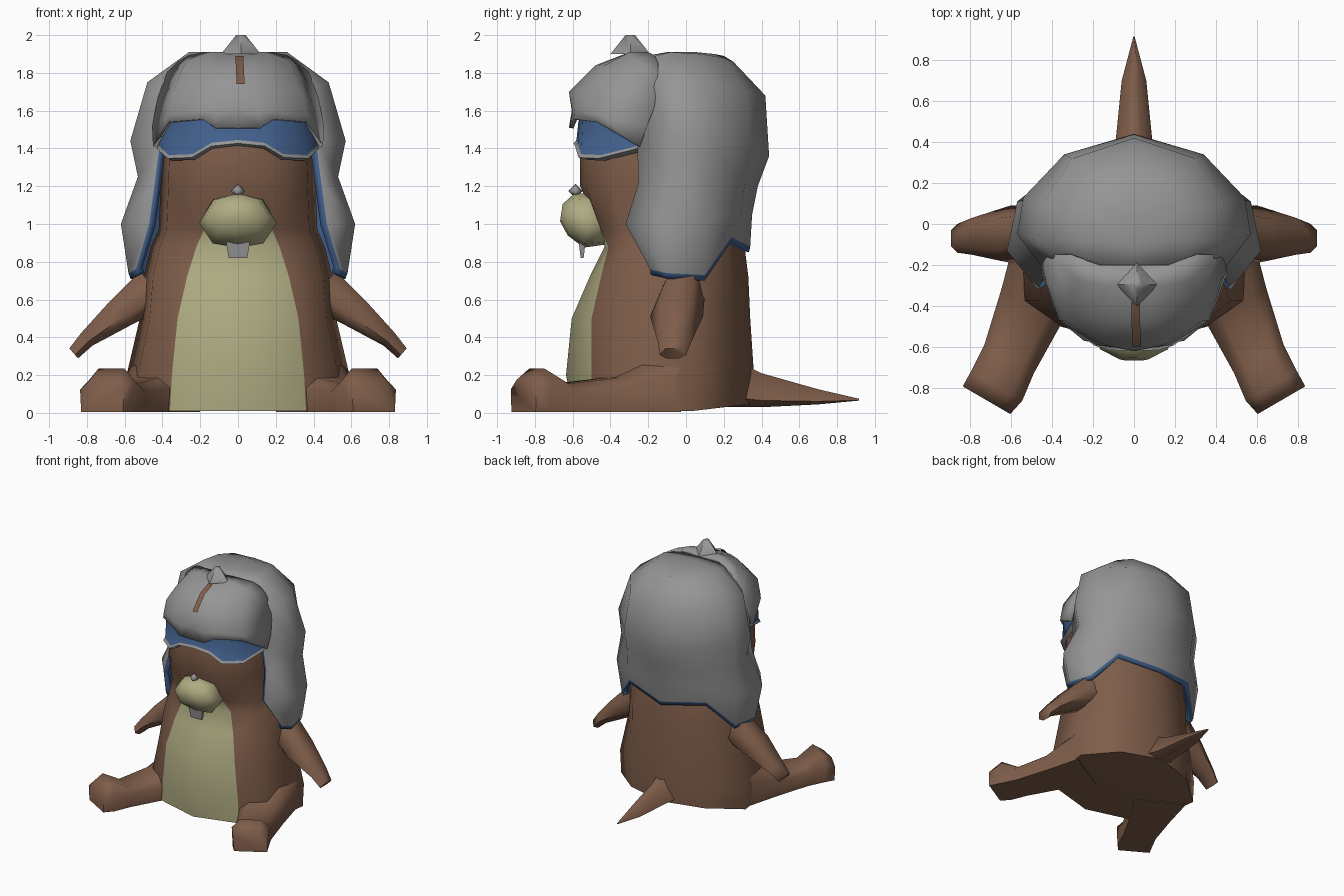
import bpy, bmesh
from math import radians
from mathutils import Vector, Matrix

cube = bpy.data.objects.get("Cube")
if cube:
    bpy.data.objects.remove(cube, do_unlink=True)


def material(name, r, g, b):
    mat = bpy.data.materials.new(name)
    mat.use_nodes = True
    mat.diffuse_color = (r, g, b, 1)
    shader = next(n for n in mat.node_tree.nodes if n.type == 'BSDF_PRINCIPLED')
    shader.inputs["Base Color"].default_value = (r, g, b, 1)
    shader.inputs["Roughness"].default_value = 0.8
    return mat


brown = material("fur brown", .21, .11, .068)
cream = material("belly cream", .43, .41, .225)
grey = material("helmet grey", .30, .30, .30)
blue = material("lining blue", .055, .12, .27)


def finish(name, bm, mats, angle=75):
    mesh = bpy.data.meshes.new(name)
    bm.to_mesh(mesh)
    bm.free()
    for mat in mats:
        mesh.materials.append(mat)
    mesh.shade_smooth()
    mesh.set_sharp_from_angle(angle=radians(angle))
    obj = bpy.data.objects.new(name, mesh)
    bpy.context.collection.objects.link(obj)
    return obj


def half_sheet(name, columns, mats, rule=None, thickness=0):
    """Skin a grid of points on the +x half, then mirror it."""
    bm = bmesh.new()
    grid = [[bm.verts.new(p) for p in col] for col in columns]
    for i in range(len(grid) - 1):
        for j in range(len(grid[0]) - 1):
            face = bm.faces.new((grid[i][j], grid[i][j + 1],
                                 grid[i + 1][j + 1], grid[i + 1][j]))
            if rule:
                face.material_index = rule(i, j)
    bmesh.ops.remove_doubles(bm, verts=bm.verts, dist=.001)
    obj = finish(name, bm, mats)
    mirror = obj.modifiers.new("Mirror", 'MIRROR')
    mirror.merge_threshold = .002
    if thickness:
        solid = obj.modifiers.new("Solidify", 'SOLIDIFY')
        solid.thickness = thickness
        solid.offset = -1
        solid.material_offset = solid.material_offset_rim = len(mats) - 1


def loft(name, sections, shape, mat, side=1):
    """Sweep a closed shape through (centre, across, up) sections."""
    bm = bmesh.new()
    rings = []
    for centre, across, up in sections:
        ring = []
        for a, b in shape:
            p = Vector(centre) + Vector(across) * a + Vector(up) * b
            ring.append(bm.verts.new((p.x * side, p.y, p.z)))
        rings.append(ring)
    n = len(shape)
    for lower, upper in zip(rings, rings[1:]):
        for k in range(n):
            bm.faces.new((lower[k], lower[(k + 1) % n], upper[(k + 1) % n], upper[k]))
    bm.faces.new(rings[0])
    bm.faces.new(rings[-1])
    bmesh.ops.recalc_face_normals(bm, faces=bm.faces)
    finish(name, bm, [mat])


# Body and head: rings of (z, front y, belly half width, belly edge y,
# half width, back corner x, back y); the underside rises to the back
rings = [
    (.01, 0, 0, 0, 0, 0, 0),
    (.01, -.6, .36, -.5, .58, .34, .35),
    (.2, -.635, .35, -.5, .59, .34, .36),
    (.5, -.605, .32, -.5, .52, .34, .34),
    (.72, -.51, .27, -.45, .5, .34, .33),
    (.88, -.43, .22, -.41, .46, .32, .31),
    (.97, -.46, .18, -.45, .42, .3, .3),
    (1.2, -.56, .2, -.53, .41, .3, .3),
    (1.5, -.56, .2, -.53, .4, .28, .28),
    (1.75, -.4, .15, -.38, .3, .2, .2),
    (1.82, 0, 0, 0, 0, 0, 0),
]
half_sheet("body", [
    [(0, yf, z), (bw, yc, z), (w * .9, yc * .75, z), (w, yb * .1, z),
     (bx, yb * .7, max(z, yb * .1)), (0, yb, max(z, yb * .13))]
    for z, yf, bw, yc, w, bx, yb in rings],
    [brown, cream], lambda i, j: int(j == 0 and 1 <= i <= 5))

# Hood: columns from crown to hem, front edge round to the back centre
hood = [
    [(0, -.27, 1.88), (.22, -.24, 1.87), (.36, -.22, 1.72), (.41, -.26, 1.45),
     (.44, -.25, 1.22), (.47, -.32, 1.0), (.54, -.19, .76)],
    [(0, -.1, 1.91), (.26, -.08, 1.91), (.48, -.08, 1.75), (.57, -.05, 1.44),
     (.53, -.05, 1.25), (.62, -.13, 1.0), (.58, -.1, .74)],
    [(0, .05, 1.91), (.24, .08, 1.9), (.44, .11, 1.75), (.54, .13, 1.44),
     (.52, .12, 1.24), (.57, .11, 1.0), (.53, .1, .73)],
    [(0, .15, 1.9), (.18, .2, 1.88), (.3, .32, 1.7), (.34, .34, 1.4),
     (.33, .31, 1.2), (.34, .29, 1.06), (.36, .24, .93)],
    [(0, .2, 1.89), (0, .25, 1.86), (0, .42, 1.68), (0, .44, 1.36),
     (0, .38, 1.2), (0, .35, 1.05), (0, .34, .88)],
]
for column in hood:
    x, y, z = column[-1]
    column.append((x * .98, y * .98, z - .03))
half_sheet("hood", hood, [grey, blue], lambda i, j: int(j == 6), .04)

# Cap: columns from the temple to the centre, brim up to the rear edge
cap = [
    [(.45, -.25, 1.41), (.455, -.21, 1.52), (.435, -.17, 1.62),
     (.41, -.15, 1.73), (.37, -.15, 1.81), (.32, -.15, 1.86)],
    [(.37, -.47, 1.54), (.365, -.47, 1.58), (.34, -.47, 1.7),
     (.31, -.38, 1.79), (.27, -.28, 1.87), (.26, -.17, 1.895)],
    [(.19, -.595, 1.555), (.18, -.59, 1.6), (.17, -.58, 1.7),
     (.16, -.45, 1.83), (.15, -.3, 1.91), (.17, -.2, 1.91)],
    [(.12, -.615, 1.51), (.11, -.6, 1.59), (.1, -.6, 1.7),
     (.09, -.465, 1.84), (.09, -.3, 1.91), (.1, -.2, 1.91)],
    [(0, -.62, 1.51), (0, -.605, 1.6), (0, -.62, 1.7),
     (0, -.48, 1.84), (0, -.3, 1.91), (0, -.2, 1.9)],
]
half_sheet("cap", cap, [grey], None, .02)

# Goggles: blue lens with a grey lower rim, temple to centre
lens = [(.42, -.25, 1.415, 1.46), (.365, -.45, 1.365, 1.57), (.24, -.555, 1.37, 1.58),
        (.14, -.572, 1.43, 1.57), (0, -.58, 1.445, 1.54)]
half_sheet("goggles", [
    [(x * .96, y + .02, lo - .03), (x * 1.02, y - .015, lo - .018), (x, y, lo),
     (x * .98, y + .01, hi)] for x, y, lo, hi in lens],
    [blue, grey], lambda i, j: int(j < 2))

# Brown streak on the cap
bm = bmesh.new()
strip = [[bm.verts.new((x + dx, y, z)) for y, z, dx in
          ((-.597, 1.74, .005), (-.487, 1.85, 0), (-.38, 1.89, 0))] for x in (.03, -.012)]
for j in range(2):
    bm.faces.new((strip[0][j], strip[0][j + 1], strip[1][j + 1], strip[1][j]))
finish("cap_streak", bm, [brown])

# Cap button
bm = bmesh.new()
bmesh.ops.create_cone(bm, cap_ends=True, segments=4, radius1=.105, radius2=.025, depth=.1,
                      matrix=Matrix.Translation((.015, -.295, 1.95)))
finish("cap_button", bm, [grey])

# Muzzle, nose and tooth
loft("muzzle", [((0, y, z), (w, 0, 0), (0, h * .15, h)) for y, z, w, h in (
    (-.42, .99, .17, .1), (-.52, 1.02, .205, .145), (-.61, 1.05, .165, .11),
    (-.66, 1.06, .07, .045))],
    [(-1, -.1), (-.65, -.85), (0, -1), (.65, -.85), (1, -.1),
     (.65, .75), (0, 1), (-.65, .75)], cream)
bm = bmesh.new()
bmesh.ops.create_uvsphere(bm, u_segments=4, v_segments=2, radius=.038,
                          matrix=Matrix.Translation((0, -.585, 1.175)))
finish("nose", bm, [grey])
square = [(-1, -1), (1, -1), (1, 1), (-1, 1)]
loft("tooth", [((0, -.55, z), (w, 0, 0), (0, d, 0))
               for z, w, d in ((.82, .05, .008), (.92, .065, .02))], square, grey)

# Legs and arms on both sides
foot_shape = [(-.95, -1), (.95, -1), (1, .4), (.55, 1), (-.55, 1), (-1, .4)]
arm_shape = [(-1, -.3), (-.5, -1), (.5, -1), (1, -.3), (.55, 1), (-.55, 1)]
leg = [(.38, -.13, .22, .34), (.5, -.4, .17, .18), (.61, -.66, .14, .15),
       (.67, -.79, .145, .23), (.72, -.86, .135, .17)]
arm = [(.44, -.02, .66, .12, .12), (.62, -.05, .53, .14, .085),
       (.8, -.06, .39, .09, .045), (.87, -.07, .315, .07, .035)]
for label, side in (("left", 1), ("right", -1)):
    loft(label + "_leg", [
        ((x, y, top / 2 + .005), (w * .86, w * .5, 0), (0, 0, top / 2))
        for x, y, w, top in leg], foot_shape, brown, side)
    loft(label + "_arm", [
        ((x, y, z), (0, w, 0), (t * .66, 0, t * .75))
        for x, y, z, w, t in arm], arm_shape, brown, side)

# Tail
tail = [(.22, .14, .03, .3), (.4, .09, .03, .21), (.7, .06, .045, .125), (.915, .003, .065, .075)]
loft("tail", [((0, y, (lo + hi) / 2), (w, 0, 0), (0, 0, (hi - lo) / 2))
              for y, w, lo, hi in tail],
     [(-1, -.6), (0, -1), (1, -.6), (.35, 1), (-.35, 1)], brown)
